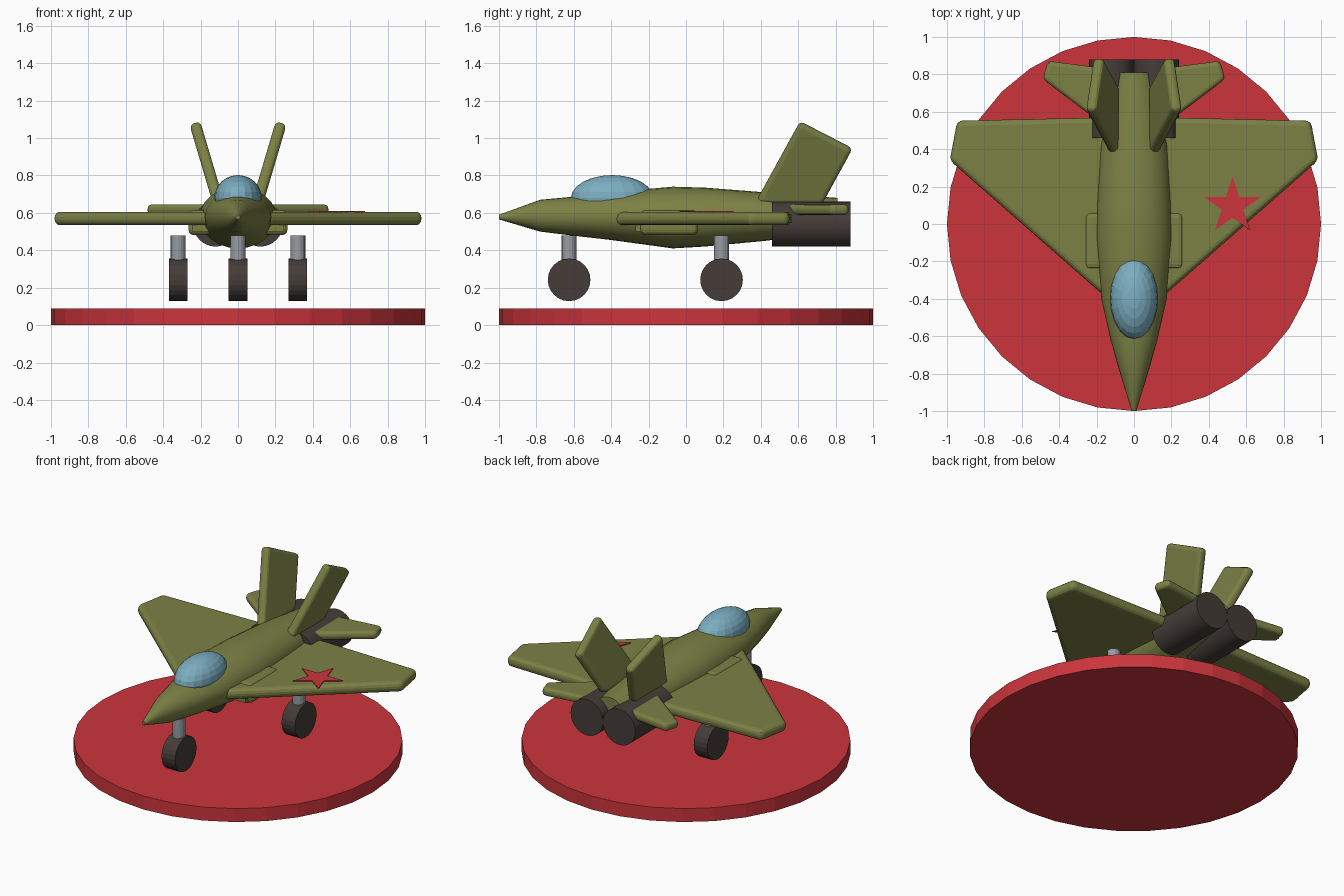
import bpy, bmesh
from math import sin, cos, pi, radians
from mathutils import Matrix, Vector

if "Cube" in bpy.data.objects:
    bpy.data.objects.remove(bpy.data.objects["Cube"])


def material(name, rgb):
    m = bpy.data.materials.new(name)
    m.use_nodes = True
    m.diffuse_color = (*rgb, 1)
    m.node_tree.nodes["Principled BSDF"].inputs["Base Color"].default_value = (*rgb, 1)
    return m


olive = material("olive paint", (0.20, 0.22, 0.06))
red = material("red paint", (0.60, 0.035, 0.045))
blue = material("canopy blue", (0.20, 0.42, 0.53))
dark = material("dark brown", (0.06, 0.045, 0.04))
grey = material("strut grey", (0.31, 0.33, 0.36))


def finish(name, bm, mat, bevel=0, mirror=False, smooth=None):
    bmesh.ops.recalc_face_normals(bm, faces=bm.faces)
    mesh = bpy.data.meshes.new(name)
    bm.to_mesh(mesh)
    bm.free()
    mesh.materials.append(mat)
    ob = bpy.data.objects.new(name, mesh)
    bpy.context.collection.objects.link(ob)
    if smooth:
        bpy.ops.object.select_all(action="DESELECT")
        ob.select_set(True)
        bpy.context.view_layer.objects.active = ob
        bpy.ops.object.shade_smooth_by_angle(angle=radians(smooth))
    if bevel:
        mod = ob.modifiers.new("rounded edges", "BEVEL")
        mod.width, mod.segments, mod.limit_method = bevel, 3, "ANGLE"
    if mirror:
        ob.modifiers.new("other side", "MIRROR")
    return ob


def plate(name, outline, thick, mat, matrix, **kw):
    """Flat outline thickened evenly about its plane, then placed by matrix."""
    bm = bmesh.new()
    face = bm.faces.new([bm.verts.new((u, v, -thick / 2)) for u, v in outline])
    up = bmesh.ops.extrude_face_region(bm, geom=[face])["geom"]
    bmesh.ops.translate(bm, vec=(0, 0, thick),
                        verts=[g for g in up if isinstance(g, bmesh.types.BMVert)])
    bm.transform(matrix)
    return finish(name, bm, mat, **kw)


def cylinder(name, mat, r, length, centre, axis="Z", sides=32, **kw):
    turn = {"X": Matrix.Rotation(pi / 2, 4, "Y"), "Y": Matrix.Rotation(pi / 2, 4, "X"),
            "Z": Matrix()}[axis]
    bm = bmesh.new()
    bmesh.ops.create_cone(bm, cap_ends=True, segments=sides, radius1=r, radius2=r,
                          depth=length, matrix=Matrix.Translation(centre) @ turn)
    return finish(name, bm, mat, **kw)


def box(name, mat, centre, size, **kw):
    bm = bmesh.new()
    bmesh.ops.create_cube(bm, size=1, matrix=Matrix.Translation(centre) @ Matrix.Diagonal((*size, 1)))
    return finish(name, bm, mat, **kw)


# Display base
cylinder("display_base", red, 1, 0.09, (0, 0, 0.045))

# Fuselage: elliptical sections as (y, half width, bottom, top)
sections = [(-1, 0.012, 0.565, 0.59), (-0.78, 0.08, 0.50, 0.67), (-0.62, 0.125, 0.48, 0.685),
            (-0.4, 0.175, 0.455, 0.71), (-0.07, 0.205, 0.41, 0.74), (0.1, 0.20, 0.42, 0.735),
            (0.42, 0.18, 0.45, 0.71), (0.81, 0.10, 0.50, 0.68)]
bm = bmesh.new()
sides = 24
rings = []
for y, w, low, high in sections:
    ring = []
    for i in range(sides):
        a = 2 * pi * i / sides
        ring.append(bm.verts.new((w * cos(a), y, (low + high) / 2 + (high - low) / 2 * sin(a))))
    rings.append(ring)
for a, b in zip(rings, rings[1:]):
    for i in range(sides):
        j = (i + 1) % sides
        bm.faces.new((a[i], a[j], b[j], b[i]))
bm.faces.new(rings[0])
bm.faces.new(rings[-1])
finish("fuselage", bm, olive, smooth=40)

# Canopy
bm = bmesh.new()
bmesh.ops.create_uvsphere(bm, u_segments=20, v_segments=12, radius=1,
                          matrix=Matrix.Translation((0, -0.395, 0.68))
                          @ Matrix.Diagonal((0.127, 0.22, 0.122, 1)))
finish("canopy", bm, blue)

# Wings and tailplanes
plate("wings", [(0.05, -0.48), (0.985, 0.34), (0.945, 0.552), (0.05, 0.572)], 0.07, olive,
      Matrix.Translation((0, 0, 0.57)), bevel=0.028, mirror=True)
plate("tailplanes", [(0.06, 0.45), (0.488, 0.775), (0.46, 0.872), (0.06, 0.82)], 0.055, olive,
      Matrix.Translation((0, 0, 0.617)), bevel=0.022, mirror=True)

# Twin fins leaning outward
lean = Vector((sin(radians(16.5)), 0, cos(radians(16.5))))
along = Vector((0, 1, 0))
frame = Matrix((along, lean, along.cross(lean))).transposed().to_4x4()
frame.translation = (0.118, 0, 0.70)
plate("tail_fins", [(0.37, -0.05), (0.61, 0.405), (0.89, 0.255), (0.73, -0.05)], 0.06, olive,
      frame, bevel=0.024, mirror=True)

# Engines and side intakes
cylinder("engines", dark, 0.12, 0.42, (0.12, 0.67, 0.54), "Y", mirror=True, smooth=30)
box("intake_pods", olive, (0.2, -0.09, 0.548), (0.13, 0.31, 0.134), bevel=0.03, mirror=True)
box("intake_lips", olive, (0.2, -0.25, 0.52), (0.09, 0.04, 0.04), mirror=True)

# Landing gear
for name, x, y, pair in (("nose", 0, -0.625, False), ("main", 0.32, 0.19, True)):
    cylinder(name + "_strut", grey, 0.04, 0.2, (x, y, 0.38), sides=16, mirror=pair)
    cylinder(name + "_wheel", dark, 0.114, 0.1, (x, y, 0.242), "X", sides=24, mirror=pair)

# Star marking on the left wing
star = []
for i in range(10):
    r = 0.16 if i % 2 == 0 else 0.061
    a = pi / 2 + i * pi / 5
    star.append((r * cos(a), r * sin(a)))
plate("wing_star", star, 0.006, red, Matrix.Translation((0.527, 0.095, 0.608)))
